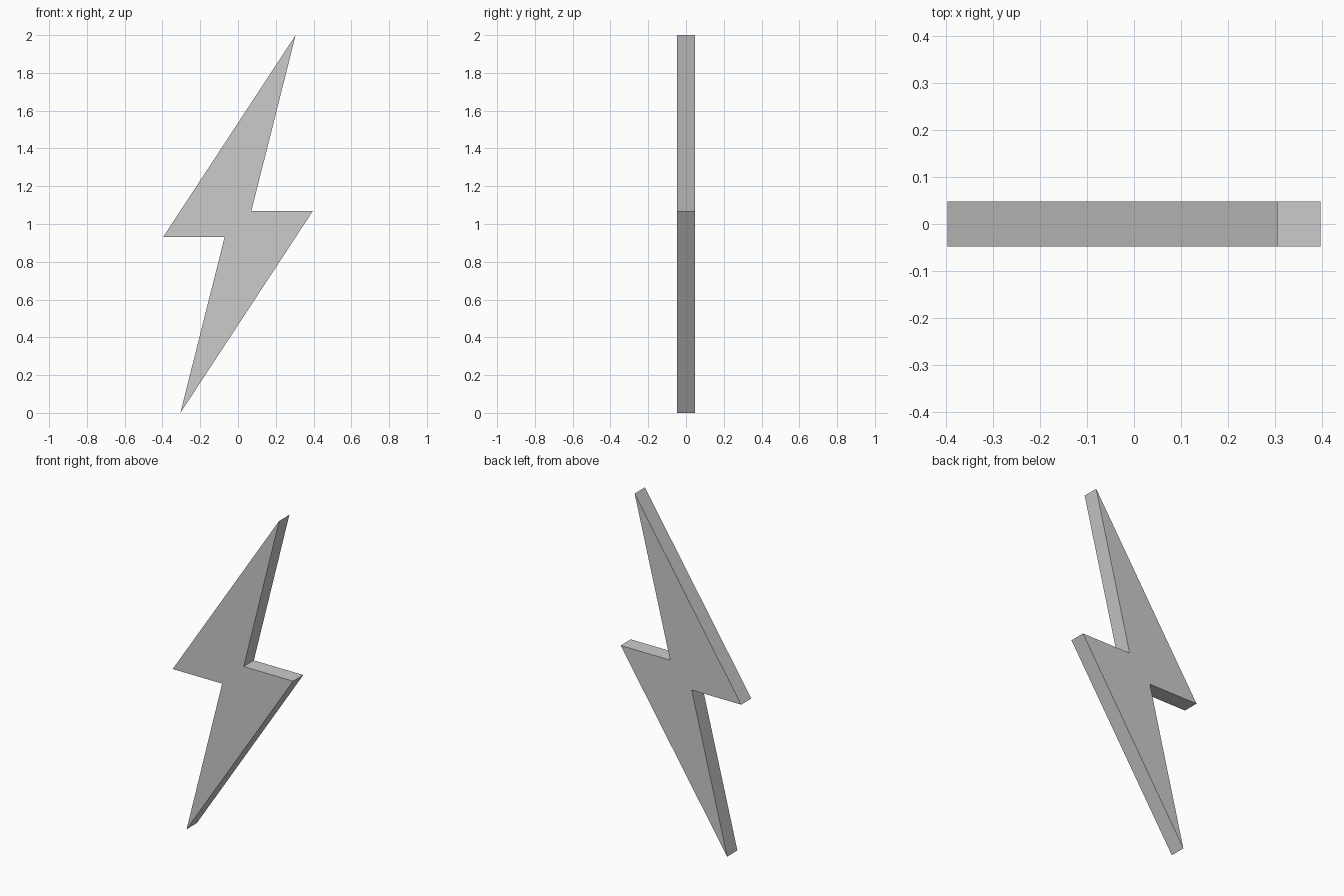
import bpy
import bmesh

if "Cube" in bpy.data.objects:
    bpy.data.objects.remove(bpy.data.objects["Cube"])

# Half of the zigzag outline (x, z); the other half is its 180-degree rotation about (0, 1)
half = [(0.305, 2.0), (-0.397, 0.93), (-0.071, 0.93)]
outline = half + [(-x, 2.0 - z) for x, z in half]
THICKNESS = 0.096

# Flat bolt plate, extruded from front to back
bm = bmesh.new()
front = bm.faces.new([bm.verts.new((x, -THICKNESS / 2, z)) for x, z in outline])
extruded = bmesh.ops.extrude_face_region(bm, geom=[front], use_keep_orig=True)
back_verts = [g for g in extruded["geom"] if isinstance(g, bmesh.types.BMVert)]
bmesh.ops.translate(bm, verts=back_verts, vec=(0, THICKNESS, 0))
bmesh.ops.recalc_face_normals(bm, faces=bm.faces)

mesh = bpy.data.meshes.new("lightning_bolt")
bm.to_mesh(mesh)
bm.free()
bolt = bpy.data.objects.new("lightning_bolt", mesh)
bpy.context.collection.objects.link(bolt)
